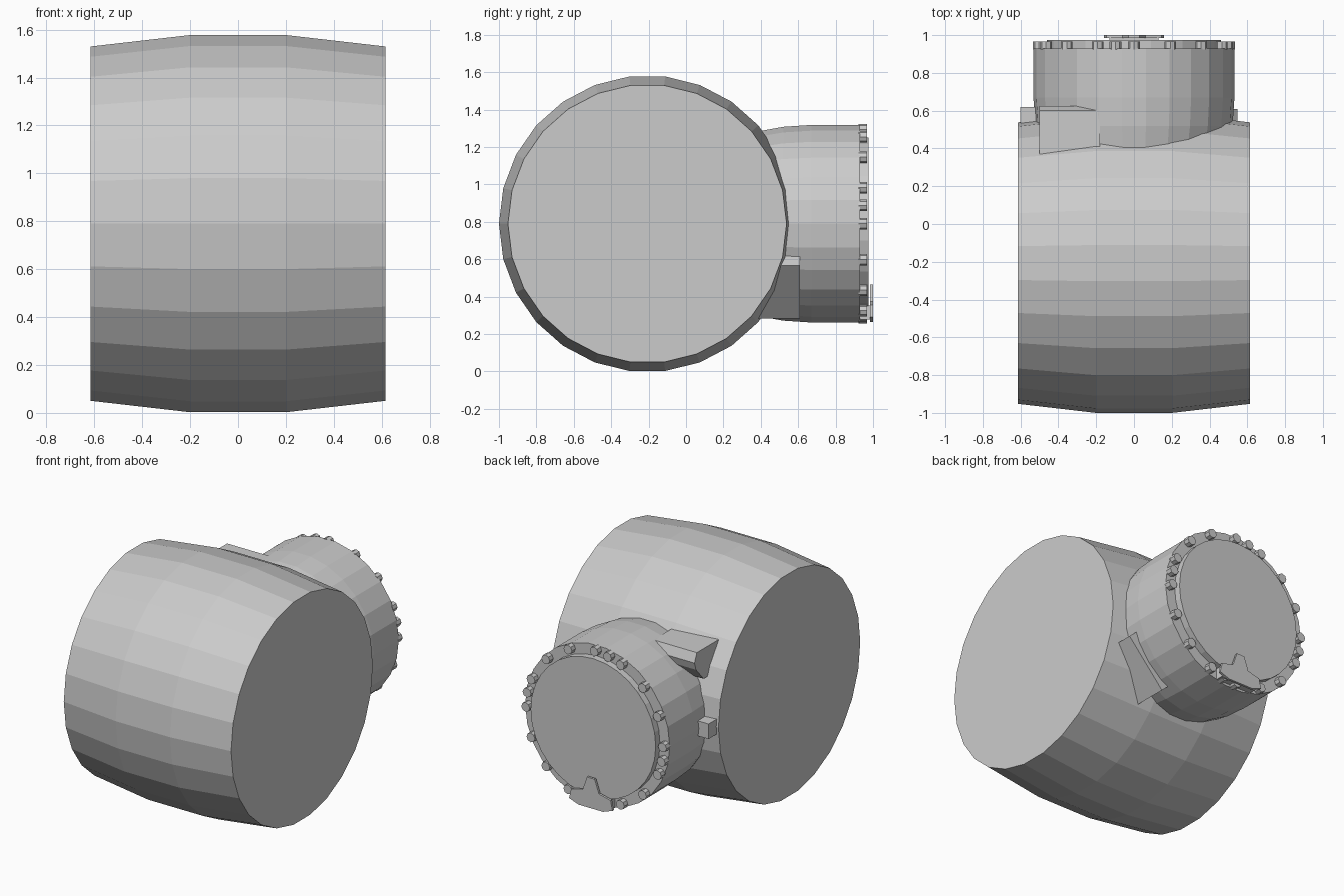
import bpy, bmesh, math
from mathutils import Matrix, Vector

cube = bpy.data.objects.get("Cube")
if cube:
    bpy.data.objects.remove(cube)

MID_Z = 0.79
TURN_X = Matrix.Rotation(math.pi / 2, 4, 'Y')    # local z -> +x
TURN_Y = Matrix.Rotation(-math.pi / 2, 4, 'X')   # local z -> +y


def finish(name, bm):
    bmesh.ops.recalc_face_normals(bm, faces=bm.faces)
    mesh = bpy.data.meshes.new(name)
    bm.to_mesh(mesh)
    bm.free()
    obj = bpy.data.objects.new(name, mesh)
    bpy.context.collection.objects.link(obj)
    return obj


def lathe(name, profile, sides, matrix, phase=0.0):
    """Closed turned solid from (radius, height) pairs."""
    bm = bmesh.new()
    rings = []
    for r, h in profile:
        ring = []
        for i in range(sides):
            a = math.tau * (i + phase) / sides
            ring.append(bm.verts.new(matrix @ Vector((r * math.cos(a), r * math.sin(a), h))))
        rings.append(ring)
    for low, high in zip(rings, rings[1:]):
        for i in range(sides):
            j = (i + 1) % sides
            bm.faces.new((low[i], low[j], high[j], high[i]))
    bm.faces.new(rings[0])
    bm.faces.new(rings[-1])
    return finish(name, bm)


def prism(name, outline, depth):
    """Extrude a flat outline of 3D points along a vector."""
    bm = bmesh.new()
    face = bm.faces.new([bm.verts.new(p) for p in outline])
    new = bmesh.ops.extrude_face_region(bm, geom=[face], use_keep_orig=True)["geom"]
    bmesh.ops.translate(bm, vec=depth, verts=[v for v in new if isinstance(v, bmesh.types.BMVert)])
    return finish(name, bm)


def box(name, size, matrix):
    bm = bmesh.new()
    bmesh.ops.create_cube(bm, size=1, matrix=matrix @ Matrix.Diagonal((*size, 1)))
    return finish(name, bm)


# Barrel-shaped drum lying along x
lathe("drum", [(0.745, -0.615), (0.793, -0.2), (0.793, 0.2), (0.745, 0.615)], 26,
      Matrix.Translation((0, -0.207, MID_Z)) @ TURN_X, phase=0.5 + 6)

# Rear neck and its raised cover
neck_matrix = Matrix.Translation((0, 0, MID_Z)) @ TURN_Y
lathe("neck", [(0.47, 0.2), (0.5, 0.4), (0.522, 0.52), (0.532, 0.67), (0.532, 0.93)], 26, neck_matrix)
lathe("cover", [(0.46, 0.9), (0.46, 0.975)], 32, neck_matrix)

# Rim bolts: an even ring with one extra bolt per quarter
bolts = bmesh.new()
angles = [i * 22.5 for i in range(16)] + [11.25 + i * 90 for i in range(4)]
for a in map(math.radians, angles):
    place = Matrix.Translation((0.503 * math.cos(a), 0.945, MID_Z + 0.503 * math.sin(a)))
    bmesh.ops.create_cone(bolts, cap_ends=True, segments=8, radius1=0.031, radius2=0.031,
                          depth=0.045, matrix=place @ TURN_Y)
finish("rim_bolts", bolts)

# Peaked latch plate at the bottom of the cover, with its backing block
half = [(0.09, 0.265), (0.16, 0.29), (0.145, 0.355), (0.06, 0.375), (0.028, 0.465)]
outline = half + [(-x, z) for x, z in reversed(half)]
prism("latch_plate", [(x, 0.985, z) for x, z in outline], (0, 0.015, 0))
box("latch_block", (0.26, 0.06, 0.075), Matrix.Translation((0, 0.957, 0.315)))

# Upper bracket bridging drum and neck
bracket = [(0.3, 1.28), (0.6, 1.28), (0.625, 1.22), (0.61, 1.17), (0.53, 1.08), (0.3, 1.08)]
prism("upper_bracket", [(-0.5, y, z) for y, z in bracket], (0.32, 0, 0))

# Small side lug
box("side_lug", (0.1, 0.13, 0.1), Matrix.Translation((-0.55, 0.555, MID_Z)))

# Slab lying against the lower flank of the neck
slant = Matrix.Rotation(math.radians(42), 4, 'Y')
box("lower_slab", (0.12, 0.25, 0.38),
    Matrix.Translation((0.375, 0.485, 0.465)) @ slant)
